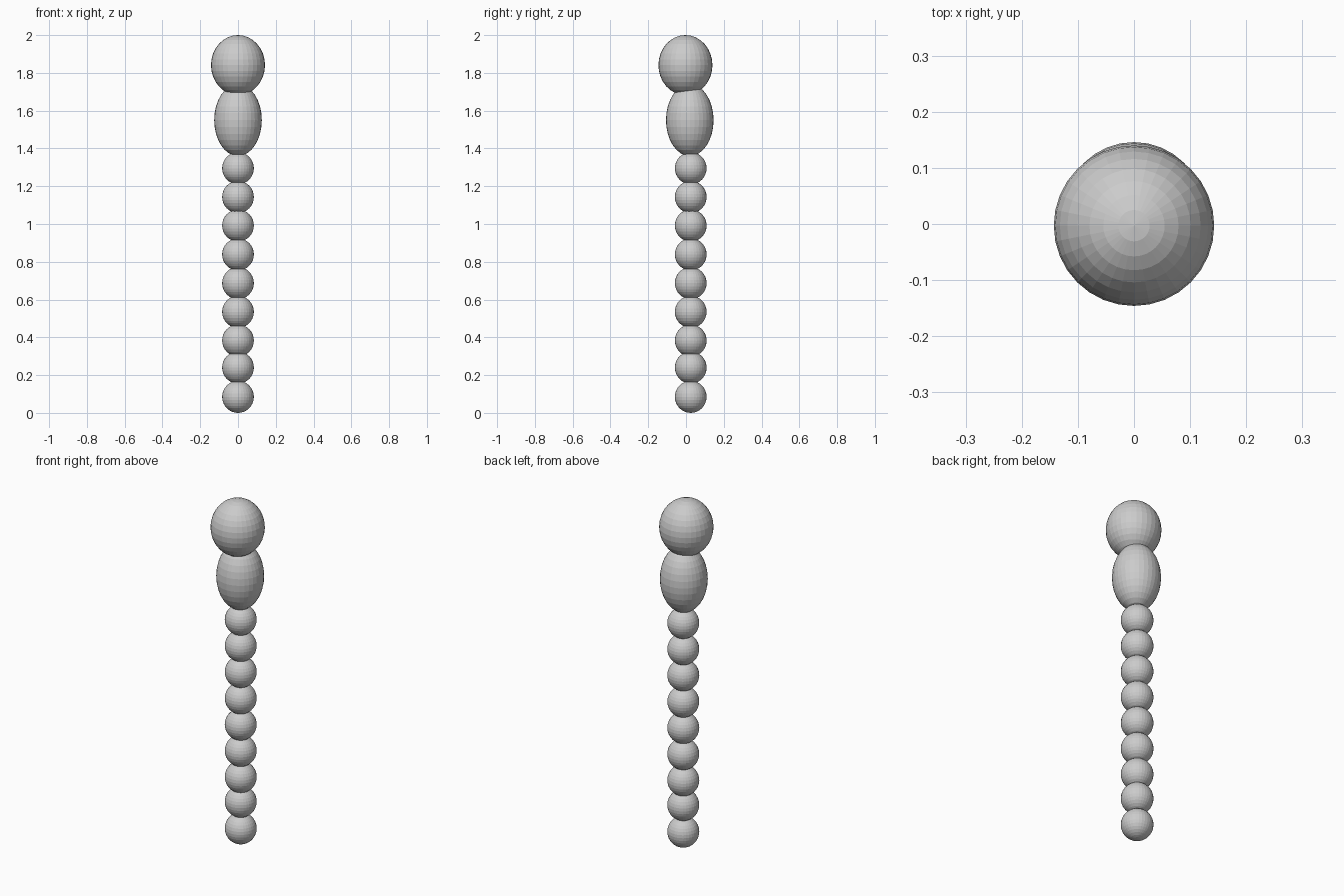
import bpy

cube = bpy.data.objects.get("Cube")
if cube:
    bpy.data.objects.remove(cube, do_unlink=True)


def ellipsoid(name, y, z, radii):
    """Flat-faced sphere stretched to the given radii."""
    bpy.ops.mesh.primitive_uv_sphere_add(segments=32, ring_count=16, radius=1,
                                         location=(0, y, z))
    obj = bpy.context.object
    obj.name = name
    obj.scale = radii
    bpy.ops.object.transform_apply(location=False, rotation=False, scale=True)
    return obj


# Head and thorax
ellipsoid("head", -0.003, 1.841, (0.143, 0.143, 0.159))
ellipsoid("thorax", 0.02, 1.55, (0.126, 0.126, 0.19))

# Chain of tail beads, from the thorax down to the ground
bead_heights = [1.295, 1.143, 0.992, 0.839, 0.687, 0.535, 0.383, 0.24, 0.085]
for i, z in enumerate(bead_heights, start=1):
    ellipsoid(f"tail_segment_{i}", 0.025, z, (0.084, 0.084, 0.085))
